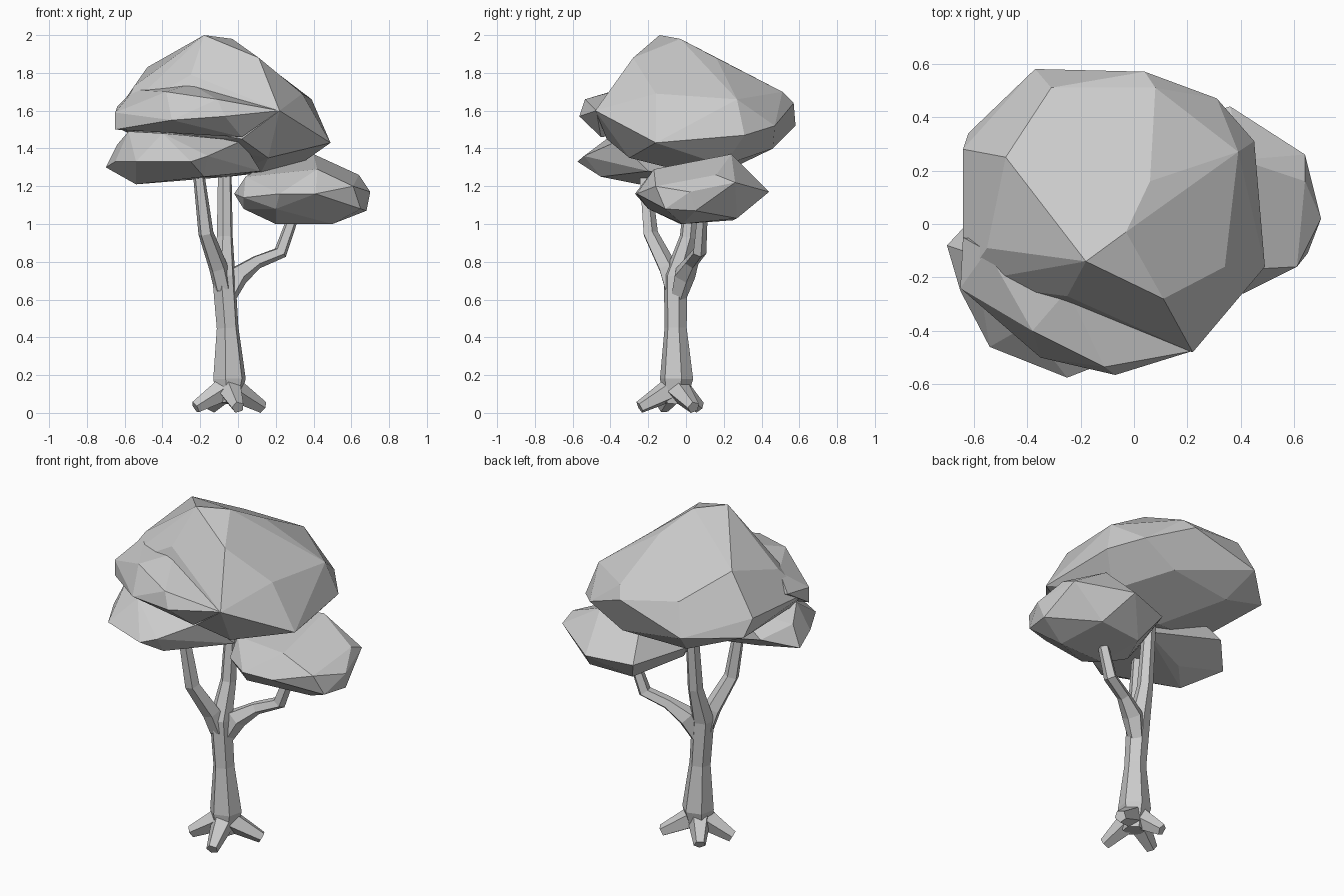
import bpy, bmesh, math
from mathutils import Vector


def finish(name, bm):
    bmesh.ops.recalc_face_normals(bm, faces=bm.faces)
    me = bpy.data.meshes.new(name)
    bm.to_mesh(me)
    bm.free()
    ob = bpy.data.objects.new(name, me)
    bpy.context.collection.objects.link(ob)
    return ob


def tube(name, path, sides=6, turn=0.3):
    """Tapered faceted limb through (x, y, z, radius) stations."""
    bm = bmesh.new()
    pts = [Vector(p[:3]) for p in path]
    rings = []
    for i, p in enumerate(pts):
        t = pts[min(i + 1, len(pts) - 1)] - pts[max(i - 1, 0)]
        q = Vector((0, 0, 1)).rotation_difference(t)
        r = path[i][3]
        ring = []
        for k in range(sides):
            a = turn + 2 * math.pi * k / sides
            ring.append(bm.verts.new(p + q @ Vector((r * math.cos(a), r * math.sin(a), 0))))
        rings.append(ring)
    for a, b in zip(rings, rings[1:]):
        for k in range(sides):
            j = (k + 1) % sides
            bm.faces.new((a[k], a[j], b[j], b[k]))
    bm.faces.new(rings[0][::-1])
    bm.faces.new(rings[-1])
    return finish(name, bm)


def clump(name, pts):
    """Faceted foliage mass: hull of its corner points, near-flat facets merged."""
    bm = bmesh.new()
    for p in pts:
        bm.verts.new(p)
    bmesh.ops.convex_hull(bm, input=bm.verts)
    bmesh.ops.delete(bm, geom=[v for v in bm.verts if not v.link_faces], context='VERTS')
    bmesh.ops.dissolve_limit(bm, angle_limit=math.radians(6), verts=bm.verts, edges=bm.edges)
    return finish(name, bm)


# Trunk, running on into the rear branch
tube("trunk", [(-0.05, -0.06, 0.05, 0.06), (-0.045, -0.05, 0.18, 0.09), (-0.055, -0.055, 0.45, 0.06),
               (-0.075, -0.055, 0.72, 0.064), (-0.07, 0.01, 0.93, 0.044), (-0.07, 0.05, 1.35, 0.036)])

# Side branches
tube("left_branch", [(-0.08, -0.07, 0.66, 0.05), (-0.105, -0.10, 0.77, 0.052),
                     (-0.17, -0.19, 0.95, 0.042), (-0.215, -0.225, 1.32, 0.03)], 5)
tube("right_branch", [(-0.05, -0.04, 0.62, 0.045), (0.0, -0.01, 0.73, 0.06),
                      (0.10, 0.03, 0.80, 0.038), (0.225, 0.07, 0.85, 0.038), (0.30, 0.085, 1.06, 0.03)], 5)

# Splayed roots
for i, (x, y) in enumerate([(-0.225, -0.12), (0.0, -0.245), (0.13, 0.04), (-0.14, 0.07)]):
    c = Vector((-0.05, -0.055))
    m = c.lerp(Vector((x, y)), 0.35)
    tube(f"root_{i + 1}", [(c.x, c.y, 0.15, 0.07), (m.x, m.y, 0.11, 0.058), (x, y, 0.04, 0.034)],
         5, math.pi / 2 + i * 0.6)

# Large crown
clump("main_crown", [
    (-0.18, -0.14, 2.0), (-0.03, -0.03, 1.98), (0.11, -0.28, 1.88), (0.06, 0.16, 1.88),
    (-0.48, 0.25, 1.83), (-0.31, 0.51, 1.70), (0.08, 0.51, 1.70), (0.39, 0.27, 1.66),
    (0.34, -0.16, 1.69), (0.22, -0.48, 1.60), (0.45, 0.31, 1.47), (0.49, -0.16, 1.43),
    (-0.37, 0.58, 1.52), (0.04, 0.57, 1.64), (0.31, 0.47, 1.52), (-0.64, 0.28, 1.60),
    (-0.62, 0.34, 1.50), (-0.55, -0.09, 1.73), (-0.64, -0.22, 1.56), (-0.25, -0.27, 1.79),
    (0.02, -0.42, 1.45), (0.16, -0.30, 1.35), (-0.58, -0.15, 1.48), (0.10, 0.46, 1.40),
    (0.32, 0.20, 1.31), (-0.30, 0.42, 1.38), (-0.05, 0.15, 1.25), (0.12, 0.02, 1.27)])

# Front ledge of the crown
clump("front_ledge", [
    (-0.65, -0.24, 1.59), (-0.38, -0.40, 1.70), (-0.11, -0.535, 1.66), (0.22, -0.475, 1.60),
    (-0.07, -0.565, 1.57), (-0.35, -0.50, 1.55), (-0.65, -0.24, 1.50), (-0.30, -0.38, 1.49),
    (0.02, -0.45, 1.46), (-0.25, -0.25, 1.74), (-0.3, -0.1, 1.5), (-0.55, -0.10, 1.71),
    (-0.64, -0.05, 1.62)])

# Lower left foliage
clump("lower_left_foliage", [
    (-0.70, -0.08, 1.30), (-0.65, -0.25, 1.33), (-0.54, -0.46, 1.33), (-0.25, -0.575, 1.33),
    (-0.16, -0.54, 1.36), (-0.64, -0.10, 1.42), (-0.58, -0.22, 1.49), (-0.40, -0.38, 1.48),
    (0.02, -0.36, 1.44), (-0.54, -0.25, 1.21), (-0.18, -0.45, 1.25), (-0.40, -0.10, 1.23),
    (0.12, -0.20, 1.28), (-0.55, 0.08, 1.37), (-0.05, 0.05, 1.25), (-0.35, 0.05, 1.50)])

# Lower right foliage
clump("lower_right_foliage", [
    (0.70, 0.02, 1.17), (0.65, -0.11, 1.08), (0.61, -0.16, 1.20), (0.41, -0.26, 1.16),
    (0.64, 0.16, 1.26), (0.64, 0.26, 1.22), (0.36, 0.44, 1.17), (0.42, -0.17, 1.29),
    (0.40, 0.24, 1.37), (0.15, 0.22, 1.32), (0.04, -0.06, 1.25), (-0.02, 0.02, 1.16),
    (0.03, -0.12, 1.14), (0.22, -0.27, 1.16), (0.03, -0.02, 1.08), (0.20, -0.20, 1.08),
    (0.20, -0.03, 1.00), (0.50, -0.02, 1.00), (0.68, 0.05, 1.07), (0.45, 0.27, 1.03),
    (0.18, 0.25, 1.02), (0.10, 0.36, 1.15)])

# Settle the roots exactly on the ground
obs = bpy.context.collection.objects
low = min(v.co.z for o in obs for v in o.data.vertices)
for o in obs:
    if o.name.startswith("root"):
        for v in o.data.vertices:
            v.co.z -= low
